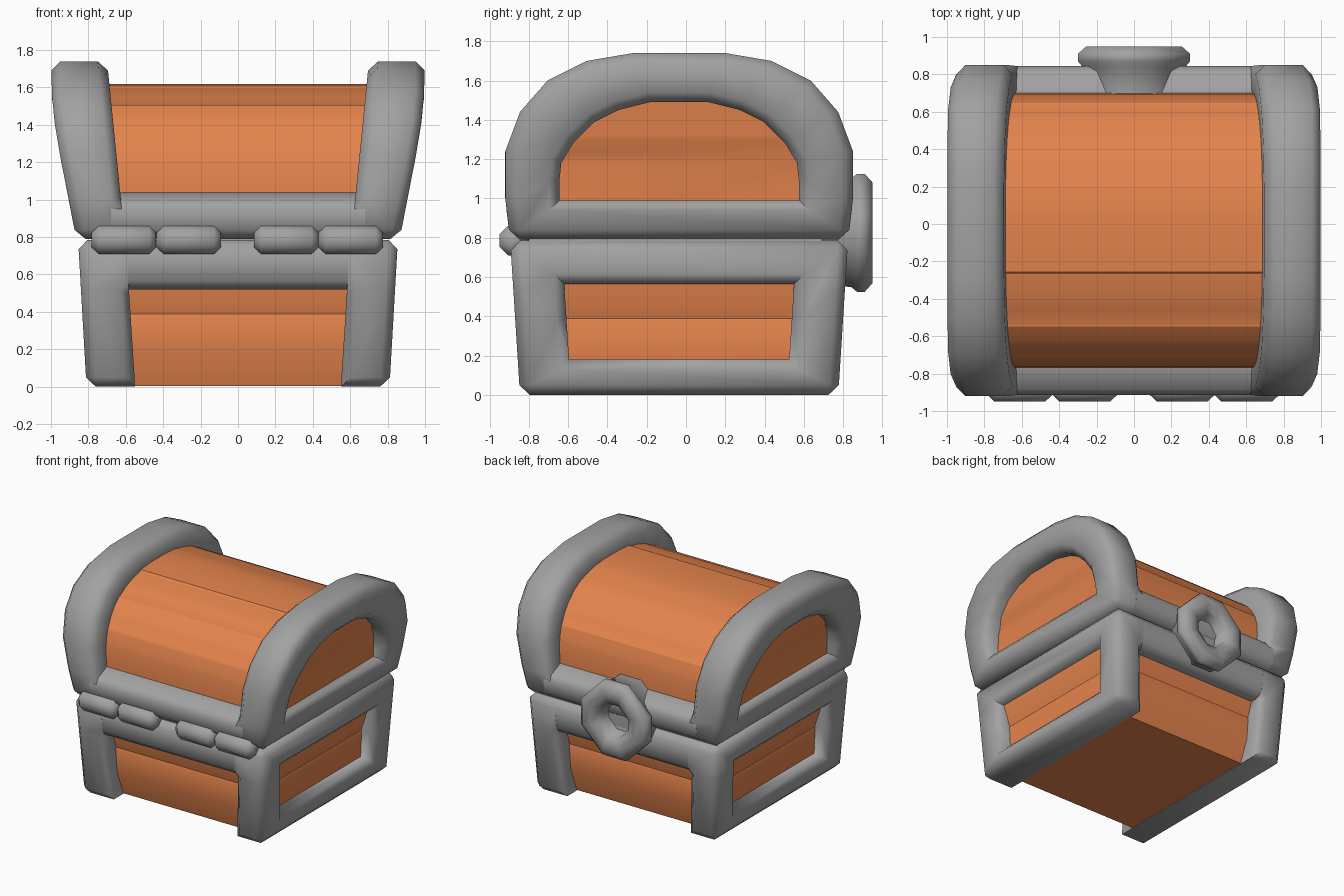
import bpy
import bmesh
import math
import random
from mathutils import Vector

cube = bpy.data.objects.get("Cube")
if cube:
    bpy.data.objects.remove(cube, do_unlink=True)

random.seed(4)
CY = -0.035  # middle of the chest body in depth


def material(name, color):
    m = bpy.data.materials.new(name)
    m.use_nodes = True
    m.diffuse_color = color
    m.node_tree.nodes["Principled BSDF"].inputs["Base Color"].default_value = color
    return m


METAL = material("grey metal", (0.36, 0.36, 0.36, 1))
WOOD = material("orange wood", (0.78, 0.23, 0.073, 1))


def interp(table, t):
    """Piecewise linear lookup in a list of (t, value)."""
    for (a, va), (b, vb) in zip(table, table[1:]):
        if t <= b:
            return va + (vb - va) * (t - a) / (b - a)
    return table[-1][1]


def loft(name, rings, mat, closed=False, bevel=0, soft=None, angle=60, cuts=(), reshape=None):
    """Skin a series of equal rings, either capped or joined end to end."""
    bm = bmesh.new()
    loops = [[bm.verts.new(p) for p in ring] for ring in rings]
    n = len(loops[0])
    pairs = list(zip(loops, loops[1:]))
    if closed:
        pairs.append((loops[-1], loops[0]))
    else:
        bm.faces.new(loops[0])
        bm.faces.new(loops[-1])
    for a, b in pairs:
        for i in range(n):
            j = (i + 1) % n
            bm.faces.new((a[i], a[j], b[j], b[i]))
    for z in cuts:
        geom = bm.verts[:] + bm.edges[:] + bm.faces[:]
        bmesh.ops.bisect_plane(bm, geom=geom, plane_co=(0, 0, z), plane_no=(0, 0, 1))
    if reshape:
        for v in bm.verts:
            v.co = reshape(v.co)
    bmesh.ops.recalc_face_normals(bm, faces=bm.faces)
    if bevel:
        edges = [e for e in bm.edges if e.calc_face_angle(0) > 0.6
                 and soft(e.verts[0].co, e.verts[1].co)]
        bmesh.ops.bevel(bm, geom=edges, offset=bevel, segments=1, profile=0.5,
                        affect="EDGES", clamp_overlap=True)
    mesh = bpy.data.meshes.new(name)
    bm.to_mesh(mesh)
    bm.free()
    mesh.materials.append(mat)
    obj = bpy.data.objects.new(name, mesh)
    bpy.context.collection.objects.link(obj)
    bpy.ops.object.select_all(action="DESELECT")
    obj.select_set(True)
    bpy.context.view_layer.objects.active = obj
    bpy.ops.object.shade_smooth_by_angle(angle=math.radians(angle))


def mirrored(half):
    """Complete a half outline (depth, height) across the middle."""
    return half + [(-y, z) for y, z in reversed(half)]


def side_frame(name, outer, inner, x_out, x_in):
    """Thick upright ring at each end of the chest."""
    def soft(a, b):
        # Edges that meet the rails or the floor, and window corners, stay crisp
        at_rail = all(abs(p.x) < interp(x_in, p.z) + 0.01 and abs(p.y - CY) > 0.8
                      and p.z < 1.1 for p in (a, b)) and (min(a.z, b.z) > 0.5 or max(a.z, b.z) < 0.1)
        window_corner = abs(a.y - b.y) + abs(a.z - b.z) < 0.001 and abs(a.y - CY) < 0.62
        return not (at_rail or window_corner)

    for side, s in (("left", 1), ("right", -1)):
        rings = [[(s * interp(x, z), CY + y, z) for y, z in mirrored(loop)]
                 for loop, x in ((outer, x_out), (outer, x_in), (inner, x_in), (inner, x_out))]
        loft(side + "_" + name, rings, METAL, closed=True, bevel=0.05, soft=soft)


def seam_edge(a, b):
    """Edges along the seam between base and lid, on the outer side."""
    return all(abs(p.z - 0.7875) < 0.01 and abs(p.y - CY) > 0.8 for p in (a, b))


def long_rails(name, section):
    """Front and back rails running between the end frames."""
    for side, s in (("back", 1), ("front", -1)):
        rings = [[(x, CY + s * y, z) for y, z in section] for x in (-0.68, 0.68)]
        loft(side + "_" + name, rings, METAL, bevel=0.05, soft=seam_edge)


# Base: tapered end frames, top rails and wooden box
side_frame("base_frame",
           [(0.81, 0), (0.843, 0.52), (0.86, 0.785)], [(0.56, 0.18), (0.573, 0.38), (0.585, 0.565)],
           [(0, 0.81), (0.785, 0.855)], [(0, 0.55), (0.785, 0.60)])
long_rails("base_rail", [(0.65, 0.52), (0.79, 0.52), (0.845, 0.565), (0.86, 0.785), (0.65, 0.785)])

box_rings = []
for z, hx, hy in ((0.005, 0.70, 0.64), (0.2, 0.725, 0.70), (0.38, 0.725, 0.70),
                  (0.39, 0.72, 0.695), (0.56, 0.77, 0.74), (0.78, 0.77, 0.74)):
    box_rings.append([(sx * hx, CY + sy * hy, z) for sx, sy in ((1, 1), (-1, 1), (-1, -1), (1, -1))])
loft("base_planks", box_rings, WOOD, angle=40)

# Lid: flared arched end frames and rails with sloping tops
side_frame("lid_arch",
           [(0.86, 0.79), (0.885, 1.0), (0.885, 1.24), (0.81, 1.44), (0.67, 1.6), (0.47, 1.70), (0.235, 1.74)],
           [(0.61, 0.99), (0.61, 1.08), (0.60, 1.18), (0.54, 1.28), (0.43, 1.39), (0.31, 1.45), (0.15, 1.49)],
           [(0.79, 0.865), (1.0, 0.905), (1.2, 0.945), (1.4, 0.98), (1.6, 1.0), (1.74, 1.0)],
           [(0.79, 0.605), (1.04, 0.63), (1.74, 0.70)])
long_rails("lid_rail", [(0.65, 0.79), (0.86, 0.79), (0.88, 0.95), (0.85, 0.995), (0.735, 1.04), (0.65, 1.04)])

# Barrel lid of slightly uneven planks
PLANKS = 7
profile = [(0.737, 0.8)]
for i in range(PLANKS):
    sink = random.uniform(0, 0.022) if i not in (0, PLANKS // 2, PLANKS - 1) else 0
    for k in (0.02, 0.35, 0.65, 0.98):
        a = math.pi * (i + k) / PLANKS
        c, s = math.cos(a), math.sin(a)
        y = math.copysign(abs(c) ** 0.78, c) * (0.737 - sink)
        profile.append((y, 1.0 + s ** 0.78 * (0.62 - sink)))
profile.append((-0.737, 0.8))
END_X = [(0.8, 0.80), (1.2, 0.81), (1.3, 0.845), (1.62, 0.88)]
loft("lid_planks", [[(x, CY + y, z) for y, z in profile] for x in (-1, 1)], WOOD, angle=30,
     cuts=(1.2, 1.3),
     reshape=lambda p: Vector((math.copysign(interp(END_X, p.z), p.x), p.y, p.z)))


def octagon(r, flat=0.414):
    """Square of half width r with cut corners; flat is the share of each side kept."""
    quarter = [(r, -r * flat), (r, r * flat)]
    points = []
    for _ in range(4):
        points += quarter
        quarter = [(-b, a) for a, b in quarter]
    return points


# Hinge barrels along the front
for i, mid in enumerate((-0.61, -0.263, 0.258, 0.603)):
    ends = ((-0.172, 0.04), (-0.135, 0.075), (0.135, 0.075), (0.172, 0.04))
    loft(f"hinge_{i + 1}",
         [[(mid + dx, -0.875 + a, 0.785 + b) for a, b in octagon(r)] for dx, r in ends], METAL)

# Deep cut-cornered lock block with a socket in the middle of its back
lock_profile = ((0.27, 0.69), (0.275, 0.84), (0.3, 0.87), (0.3, 0.91), (0.255, 0.95),
                (0.19, 0.95), (0.13, 0.92), (0.11, 0.82))
loft("lock", [[(a, y, 0.825 + b) for a, b in octagon(r, 0.34)] for r, y in lock_profile], METAL)
